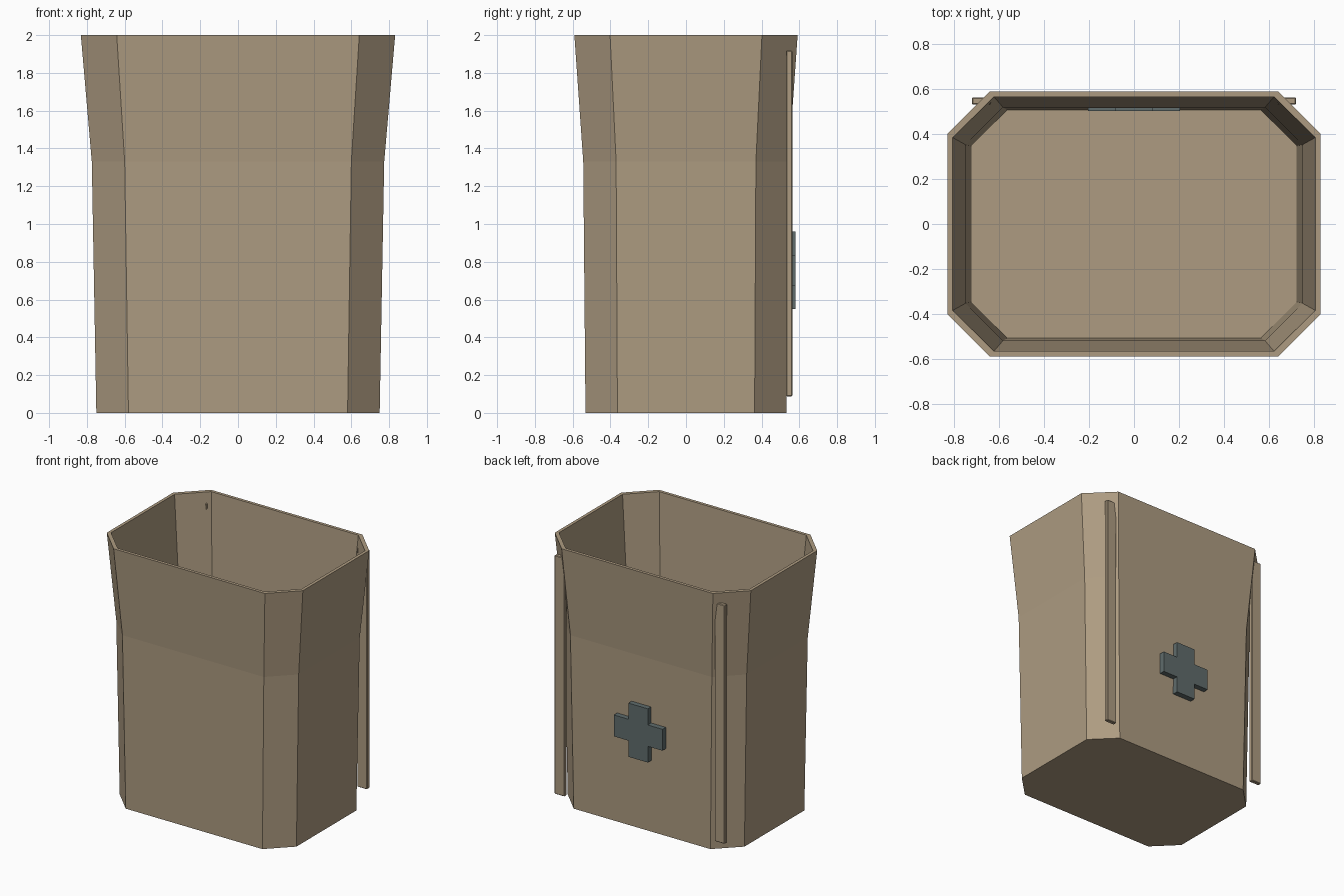
import bpy, bmesh

if "Cube" in bpy.data.objects:
    bpy.data.objects.remove(bpy.data.objects["Cube"])


def material(name, rgb):
    m = bpy.data.materials.new(name)
    m.diffuse_color = (*rgb, 1)
    m.use_nodes = True
    m.node_tree.nodes["Principled BSDF"].inputs["Base Color"].default_value = m.diffuse_color
    return m


TAN = material("tan plastic", (0.42, 0.33, 0.22))
SLATE = material("slate", (0.115, 0.15, 0.15))


def add_object(name, bm, mat):
    bmesh.ops.recalc_face_normals(bm, faces=bm.faces)
    mesh = bpy.data.meshes.new(name)
    bm.to_mesh(mesh)
    bm.free()
    mesh.materials.append(mat)
    obj = bpy.data.objects.new(name, mesh)
    bpy.context.collection.objects.link(obj)
    return obj


def octagon(bm, x, cx, y, cy, z):
    pts = [(x, -cy), (x, cy), (cx, y), (-cx, y),
           (-x, cy), (-x, -cy), (-cx, -y), (cx, -y)]
    return [bm.verts.new((px, py, z)) for px, py in pts]


# Bin shell: outer wall up, over the rim, and down the inside to the floor
bm = bmesh.new()
sections = [
    (0.75, 0.58, 0.532, 0.363, 0.0),
    (0.774, 0.60, 0.544, 0.37, 1.33),
    (0.832, 0.642, 0.591, 0.402, 2.0),
    (0.808, 0.624, 0.567, 0.385, 2.0),
    (0.75, 0.584, 0.52, 0.353, 1.33),
    (0.724, 0.565, 0.509, 0.348, 0.03),
]
rings = [octagon(bm, *s) for s in sections]
for a, b in zip(rings, rings[1:]):
    for i in range(8):
        j = (i + 1) % 8
        bm.faces.new((a[i], a[j], b[j], b[i]))
bm.faces.new(rings[0])
bm.faces.new(rings[-1])
add_object("bin_shell", bm, TAN)

# Two vertical mounting rails on the back corners
for side, label in ((1, "right"), (-1, "left")):
    bm = bmesh.new()
    bmesh.ops.create_cube(bm, size=1)
    for v in bm.verts:
        v.co = (side * 0.68 + v.co.x * 0.085,
                0.5475 + v.co.y * 0.031,
                1.003 + v.co.z * 1.83)
    rail = add_object(label + "_rail", bm, TAN)
    bevel = rail.modifiers.new("soft edges", 'BEVEL')
    bevel.width = 0.004
    bevel.segments = 1

# Raised cross set through the back wall
bm = bmesh.new()
r, a, zc = 0.206, 0.082, 0.755
profile = [(a, r), (a, a), (r, a), (r, -a), (a, -a), (a, -r),
           (-a, -r), (-a, -a), (-r, -a), (-r, a), (-a, a), (-a, r)]
face = bm.faces.new([bm.verts.new((x, 0.503, zc + z)) for x, z in profile])
ext = bmesh.ops.extrude_face_region(bm, geom=[face])
for v in ext["geom"]:
    if isinstance(v, bmesh.types.BMVert):
        v.co.y = 0.58
add_object("back_cross", bm, SLATE)
